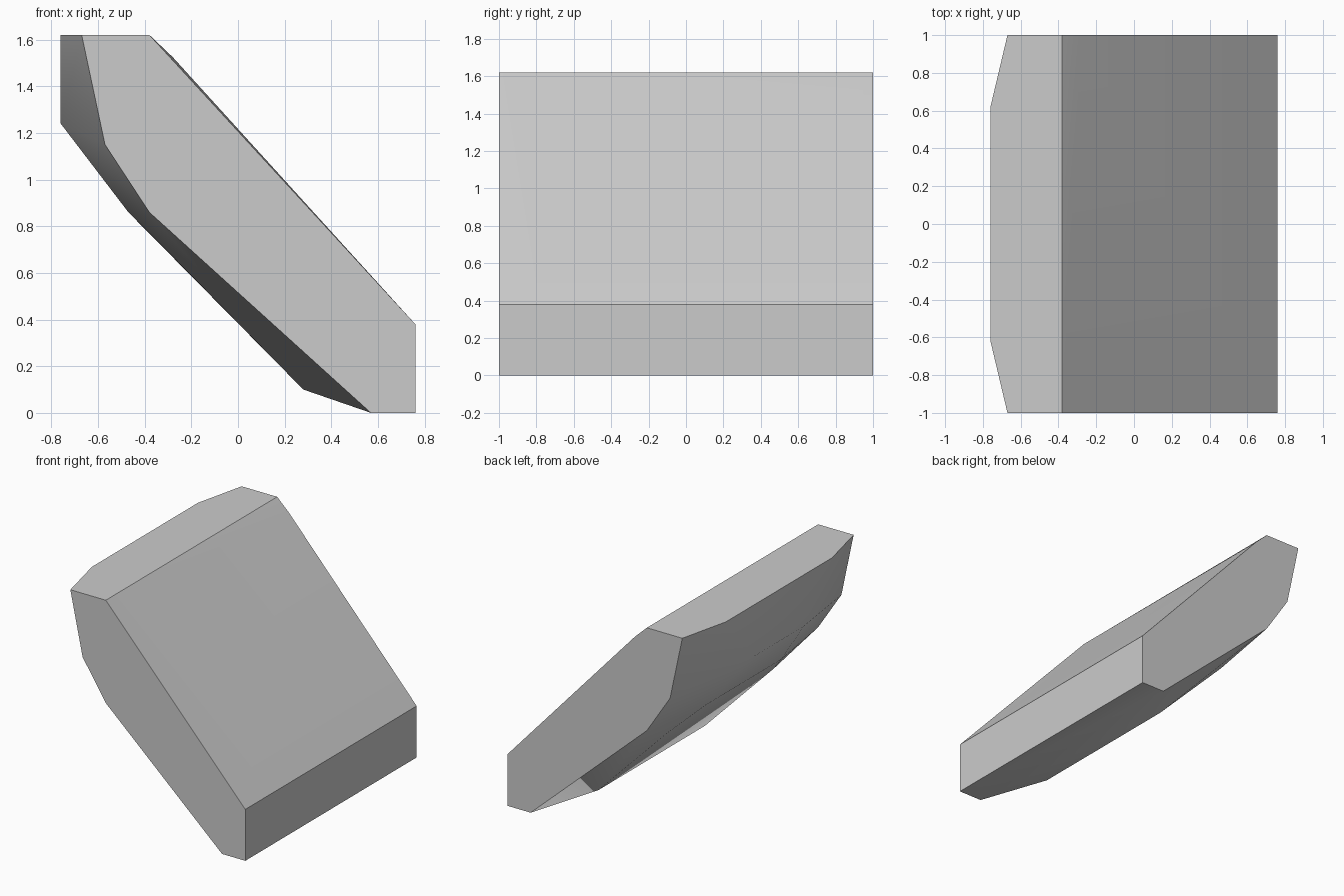
import bpy
import bmesh
import math

cube = bpy.data.objects.get("Cube")
if cube:
    bpy.data.objects.remove(cube, do_unlink=True)

# Plain grey material
grey = bpy.data.materials.new("plain_grey")
grey.use_nodes = True
colour = (0.6, 0.6, 0.6, 1)
grey.diffuse_color = colour
grey.node_tree.nodes["Principled BSDF"].inputs["Base Color"].default_value = colour

# Profile (x, z) of the two flat ends
END_PROFILE = [(-0.67, 1.62), (-0.38, 1.62), (0.76, 0.38), (0.76, 0),
               (0.57, 0), (-0.38, 0.86), (-0.57, 1.15)]
# Ridge points (x, half width, z) of the bulging underside
RIDGE = [(-0.76, 0.62, 1.62), (-0.76, 0.29, 1.24), (-0.47, 0.44, 0.86),
         (-0.28, 0.62, 0.67), (0.28, 0.62, 0.10)]

bm = bmesh.new()
for side in (-1, 1):
    for x, z in END_PROFILE:
        bm.verts.new((x, side, z))
    for x, y, z in RIDGE:
        bm.verts.new((x, side * y, z))
# Slight swelling at one corner of the slope
bm.verts.new((-0.28, 1, 1.525))

# Wrap the points in a faceted shell and merge the flat areas
hull = bmesh.ops.convex_hull(bm, input=bm.verts)
loose = [v for v in bm.verts if not v.link_faces]
bmesh.ops.delete(bm, geom=loose, context='VERTS')
bmesh.ops.dissolve_limit(bm, angle_limit=math.radians(0.5),
                         verts=bm.verts, edges=bm.edges)
bmesh.ops.recalc_face_normals(bm, faces=bm.faces)

mesh = bpy.data.meshes.new("sloped_block")
bm.to_mesh(mesh)
bm.free()
mesh.materials.append(grey)
block = bpy.data.objects.new("sloped_block", mesh)
bpy.context.collection.objects.link(block)

# Soft shading on the underside, crisp main edges
bpy.ops.object.select_all(action='DESELECT')
block.select_set(True)
bpy.context.view_layer.objects.active = block
bpy.ops.object.shade_smooth_by_angle(angle=math.radians(30))
